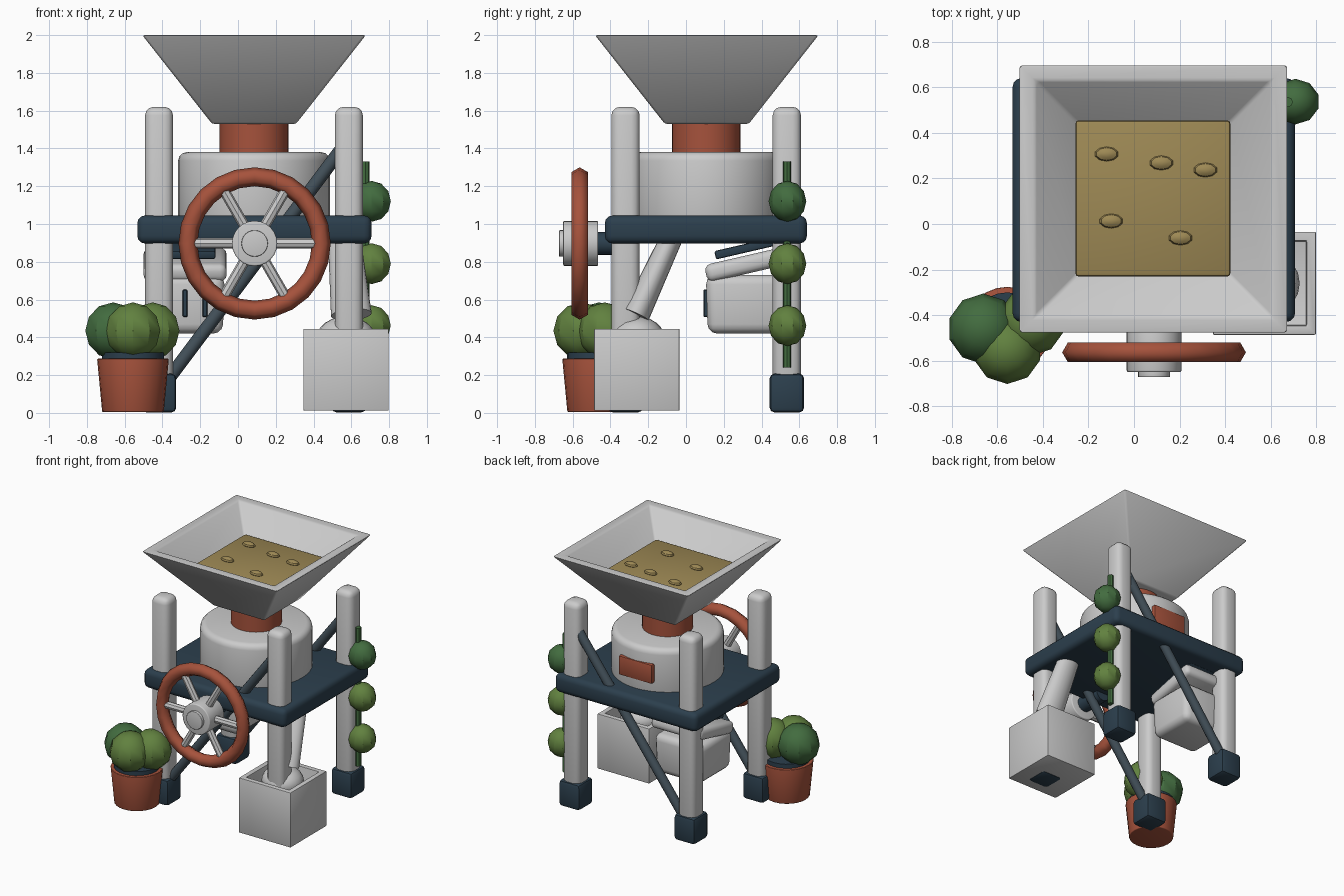
import bpy, bmesh, math
from mathutils import Matrix, Vector

if "Cube" in bpy.data.objects:
    bpy.data.objects.remove(bpy.data.objects["Cube"])

CX, CY = 0.085, 0.11          # machine axis


def material(name, rgb):
    m = bpy.data.materials.new(name)
    m.diffuse_color = (*rgb, 1)
    m.use_nodes = True
    m.node_tree.nodes["Principled BSDF"].inputs["Base Color"].default_value = m.diffuse_color
    return m


CLAY = material("terracotta", (0.38, 0.085, 0.045))
DARK = material("dark_steel", (0.025, 0.05, 0.075))
BRACE = material("brace_steel", (0.055, 0.08, 0.10))
METAL = material("light_metal", (0.55, 0.55, 0.55))
GRAIN = material("grain", (0.34, 0.25, 0.09))
LEAF_A = material("leaf_dark", (0.055, 0.15, 0.05))
LEAF_B = material("leaf_light", (0.12, 0.22, 0.05))


def finish(name, bm, mat=None, angle=32):
    bmesh.ops.recalc_face_normals(bm, faces=bm.faces)
    me = bpy.data.meshes.new(name)
    bm.to_mesh(me)
    bm.free()
    if mat:
        me.materials.append(mat)
    ob = bpy.data.objects.new(name, me)
    bpy.context.collection.objects.link(ob)
    bpy.ops.object.select_all(action='DESELECT')
    ob.select_set(True)
    bpy.context.view_layer.objects.active = ob
    bpy.ops.object.shade_smooth_by_angle(angle=math.radians(angle))
    return ob


def round_edges(bm, width, segs=3):
    """Bevel the sharp edges only."""
    if width:
        edges = [e for e in bm.edges if e.calc_face_angle(0) > 0.9]
        bmesh.ops.bevel(bm, geom=edges, offset=width, segments=segs,
                        profile=0.5, affect='EDGES', clamp_overlap=True)


def box(name, loc, size, mat=None, bevel=0.0, segs=3, rot_x=0.0, taper=1.0):
    bm = bmesh.new()
    bmesh.ops.create_cube(bm, size=1)
    for v in bm.verts:
        k = taper if v.co.z < 0 else 1
        v.co = Vector((v.co.x * size[0] * k, v.co.y * size[1] * k, v.co.z * size[2]))
    round_edges(bm, bevel, segs)
    bm.transform(Matrix.Translation(loc) @ Matrix.Rotation(rot_x, 4, 'X'))
    return finish(name, bm, mat)


def rod(name, a, b, r1, r2=None, mat=None, bevel=0.0, verts=24, flat=1.0):
    """Cylinder or cone from a to b; flat squashes the section in y."""
    a, b = Vector(a), Vector(b)
    d = b - a
    bm = bmesh.new()
    bmesh.ops.create_cone(bm, cap_ends=True, segments=verts, radius1=r1,
                          radius2=r1 if r2 is None else r2, depth=d.length)
    round_edges(bm, bevel)
    rot = Vector((0, 0, 1)).rotation_difference(d).to_matrix().to_4x4()
    bm.transform(Matrix.Translation((a + b) / 2) @ rot @ Matrix.Diagonal((1, flat, 1, 1)))
    return finish(name, bm, mat)


def ball(name, loc, radii, mat=None, segs=10, rings=6):
    bm = bmesh.new()
    bmesh.ops.create_uvsphere(bm, u_segments=segs, v_segments=rings, radius=1)
    bm.transform(Matrix.Translation(loc) @ Matrix.Diagonal((*radii, 1)))
    return finish(name, bm, mat)


def square_tub(name, centre, levels, bevel):
    """Square rings (half size, z) joined into a closed hollow shell."""
    bm = bmesh.new()
    rings = [[bm.verts.new((centre[0] + sx * h, centre[1] + sy * h, z))
              for sx, sy in ((-1, -1), (1, -1), (1, 1), (-1, 1))] for h, z in levels]
    for lo, hi in zip(rings, rings[1:]):
        for i in range(4):
            j = (i + 1) % 4
            bm.faces.new((lo[i], lo[j], hi[j], hi[i]))
    bm.faces.new(rings[0])
    bm.faces.new(rings[-1])
    bmesh.ops.recalc_face_normals(bm, faces=bm.faces)
    edges = [e for e in bm.edges if e.calc_face_angle(0) > 0.5]
    bmesh.ops.bevel(bm, geom=edges, offset=bevel, segments=2, profile=0.5, affect='EDGES')
    return finish(name, bm)


# Frame: platform, four posts with feet, two diagonal braces
box("platform", (0.087, 0.105, 0.971), (1.24, 1.07, 0.148), DARK, 0.04)
for side, x in (("left", -0.418), ("right", 0.587)):
    for end, y in (("front", -0.32), ("back", 0.534)):
        box(f"{end}_{side}_post", (x, y, 0.85), (0.148, 0.15, 1.54), None, 0.045)
        box(f"{end}_{side}_foot", (x, y, 0.105), (0.182, 0.182, 0.205), DARK, 0.025, 2)
for end, y in (("front", -0.32), ("back", 0.56)):
    rod(f"{end}_brace", (-0.41, y, 0.125), (0.565, y, 1.42), 0.035, mat=BRACE, verts=12)

# Mill drum, neck and hopper with grain
rod("drum", (CX, CY - 0.003, 0.97), (CX, CY - 0.003, 1.38), 0.402, bevel=0.045, verts=40)
rod("hopper_neck", (CX, CY - 0.003, 1.33), (CX, CY - 0.003, 1.57), 0.182, mat=CLAY, verts=32)
box("drum_panel", (CX, 0.485, 1.19), (0.29, 0.06, 0.15), CLAY, 0.01, 2)
square_tub("hopper", (CX, CY),
           [(0.222, 1.53), (0.592, 2.0), (0.52, 2.0), (0.33, 1.79)], 0.012)
box("grain_fill", (CX - 0.002, CY + 0.002, 1.81), (0.68, 0.686, 0.08), GRAIN, 0.015, 2)
for i, (x, y) in enumerate(((-0.12, 0.307), (0.12, 0.268), (0.313, 0.237),
                            (-0.10, 0.013), (0.204, -0.061))):
    ball(f"grain_{i + 1}", (x, y, 1.853), (0.053, 0.032, 0.024), GRAIN)

# Hand wheel: rim with a six-sided section, spokes, hub and shaft
WX, WY, WZ = 0.088, -0.563, 0.897
bm = bmesh.new()
N, M = 24, 6
rings = []
for i in range(N):
    a = 2 * math.pi * i / N
    ring = []
    for j in range(M):
        b = 2 * math.pi * j / M
        r = 0.353 + 0.05 * math.cos(b)
        ring.append(bm.verts.new((WX + r * math.cos(a), WY + 0.05 * math.sin(b),
                                  WZ + r * math.sin(a))))
    rings.append(ring)
for i in range(N):
    p, q = rings[i], rings[(i + 1) % N]
    for j in range(M):
        k = (j + 1) % M
        bm.faces.new((p[j], q[j], q[k], p[k]))
finish("wheel_rim", bm, CLAY, 65)
for i in range(6):
    a = math.pi * i / 3
    c, s = math.cos(a), math.sin(a)
    rod(f"wheel_spoke_{i + 1}", (WX + 0.06 * c, WY, WZ + 0.06 * s),
        (WX + 0.33 * c, WY, WZ + 0.33 * s), 0.028, mat=METAL, verts=8)
rod("wheel_hub", (WX, -0.465, WZ), (WX, -0.65, WZ), 0.12, mat=METAL, bevel=0.008)
rod("wheel_hub_cap", (WX, -0.63, WZ), (WX, -0.672, WZ), 0.07, mat=METAL, bevel=0.004)
rod("wheel_shaft", (WX, -0.25, WZ), (WX, -0.50, WZ), 0.06, mat=DARK)

# Output chute, bin and the heap in it
rod("chute", (0.60, -0.265, 0.52), (0.56, -0.065, 0.95), 0.108, 0.085, verts=20, flat=0.68)
square_tub("output_bin", (0.572, -0.26),
           [(0.226, 0.012), (0.226, 0.445), (0.185, 0.445), (0.185, 0.33)], 0.006)
ball("flour_heap", (0.572, -0.26, 0.40), (0.155, 0.145, 0.11), None, 20, 12)

# Gear housing hanging under the platform
tilt = math.radians(13)
box("housing_body", (-0.28, 0.31, 0.575), (0.42, 0.41, 0.31), None, 0.05, taper=0.95)
box("housing_lid", (-0.28, 0.32, 0.785), (0.44, 0.44, 0.095), None, 0.035, rot_x=tilt)
box("housing_cap", (-0.28, 0.33, 0.875), (0.32, 0.36, 0.045), DARK, 0.01, 2, rot_x=tilt)
for i in range(3):
    box(f"housing_vent_{i + 1}", (-0.385 + 0.105 * i, 0.107, 0.58),
        (0.026, 0.03, 0.145), DARK, 0.005, 1)

# Potted shrub
PX, PY = -0.556, -0.465
rod("plant_pot", (PX, PY, 0.005), (PX, PY, 0.287), 0.163, 0.19, CLAY, 0.006)
rod("pot_soil", (PX, PY, 0.25), (PX, PY, 0.32), 0.165, mat=DARK)
for i, (dx, dy, dz, r, m) in enumerate(((-0.105, 0.005, 0.435, 0.155, LEAF_A),
                                        (0.0, -0.085, 0.435, 0.152, LEAF_B),
                                        (0.105, 0.035, 0.435, 0.148, LEAF_B))):
    ball(f"shrub_clump_{i + 1}", (PX + dx, PY + dy, dz), (r, r, 0.15), m)

# Climbing vine on the back right post
rod("vine_stem", (0.675, 0.535, 0.24), (0.675, 0.535, 1.33), 0.022, mat=LEAF_A, verts=8)
for i, (z, m) in enumerate(((1.12, LEAF_A), (0.79, LEAF_B), (0.462, LEAF_B))):
    ball(f"vine_leaf_{i + 1}", (0.708, 0.537, z), (0.106, 0.1, 0.108), m)
